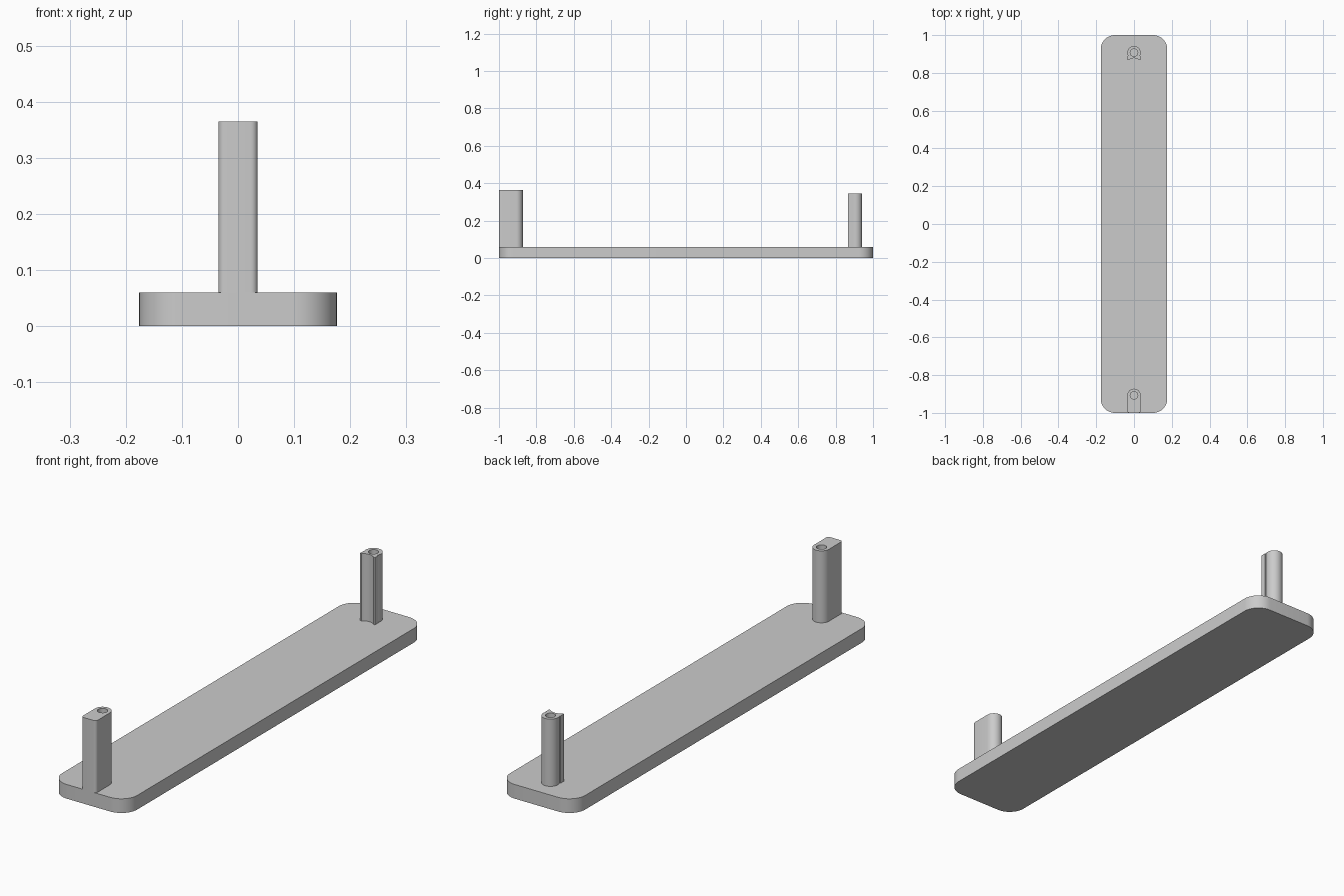
import bpy, bmesh, math

if "Cube" in bpy.data.objects:
    bpy.data.objects.remove(bpy.data.objects["Cube"])

grey = bpy.data.materials.new("light grey")
grey.diffuse_color = (0.6, 0.6, 0.6, 1)
grey.use_nodes = True
grey.node_tree.nodes["Principled BSDF"].inputs["Base Color"].default_value = grey.diffuse_color


def arc(cx, cy, r, a0, a1, n):
    """Points along an arc, angles in degrees."""
    return [(cx + r * math.cos(math.radians(a0 + (a1 - a0) * i / n)),
             cy + r * math.sin(math.radians(a0 + (a1 - a0) * i / n))) for i in range(n + 1)]


def extrude(name, outline, z0, z1):
    """Solid prism from a counter-clockwise outline."""
    bm = bmesh.new()
    face = bm.faces.new([bm.verts.new((x, y, z0)) for x, y in outline])
    top = bmesh.ops.extrude_face_region(bm, geom=[face])["geom"]
    bmesh.ops.translate(bm, vec=(0, 0, z1 - z0),
                        verts=[v for v in top if isinstance(v, bmesh.types.BMVert)])
    bmesh.ops.recalc_face_normals(bm, faces=bm.faces)
    mesh = bpy.data.meshes.new(name)
    bm.to_mesh(mesh)
    bm.free()
    ob = bpy.data.objects.new(name, mesh)
    bpy.context.collection.objects.link(ob)
    mesh.materials.append(grey)
    return ob


def drill(ob, y, r, z0, z1):
    """Cut a vertical blind hole into a post."""
    cutter = extrude(ob.name + "_hole_cutter", arc(0, y, r, 0, 360, 32)[:-1], z0, z1)
    cutter.hide_render = True
    cutter.hide_set(True)
    mod = ob.modifiers.new("hole", 'BOOLEAN')
    mod.operation = 'DIFFERENCE'
    mod.solver = 'EXACT'
    mod.object = cutter


def smooth(ob):
    bpy.ops.object.select_all(action='DESELECT')
    ob.select_set(True)
    bpy.context.view_layer.objects.active = ob
    bpy.ops.object.shade_smooth_by_angle(angle=math.radians(30))


# Base plate with rounded corners
W, R, TOP = 0.176, 0.075, 0.06
plate = []
for sx, sy, a in ((1, 1, 0), (-1, 1, 90), (-1, -1, 180), (1, -1, 270)):
    plate += arc(sx * (W - R), sy * (1 - R), R, a, a + 90, 12)
base = extrude("base_plate", plate, 0, TOP)

# Front post: round back, softly rounded front corners flush with the plate edge
P, FY, C = 0.035, -0.907, 0.012
front = arc(0, FY, P, 0, 180, 24)
front += arc(-P + C, -1 + C, C, 180, 270, 6) + arc(P - C, -1 + C, C, 270, 360, 6)
front_post = extrude("front_post", front, TOP - 0.01, 0.365)
drill(front_post, FY, 0.02, 0.1, 0.4)

# Rear post: round column with two small shoulders and a hollow front face
BY, SY, EY, D = 0.907, 0.89, 0.867, 0.011
a = math.degrees(math.asin((SY - BY) / P))
rear = arc(0, BY, P, a, 180 - a, 28) + [(-P, SY), (-P, EY)]
rr = (0.028 ** 2 + D ** 2) / (2 * D)
half = math.degrees(math.asin(0.028 / rr))
rear += arc(0, EY + D - rr, rr, 90 + half, 90 - half, 12) + [(P, EY), (P, SY)]
rear_post = extrude("rear_post", rear, TOP - 0.01, 0.345)
drill(rear_post, BY, 0.02, 0.1, 0.4)

for ob in (base, front_post, rear_post):
    smooth(ob)
